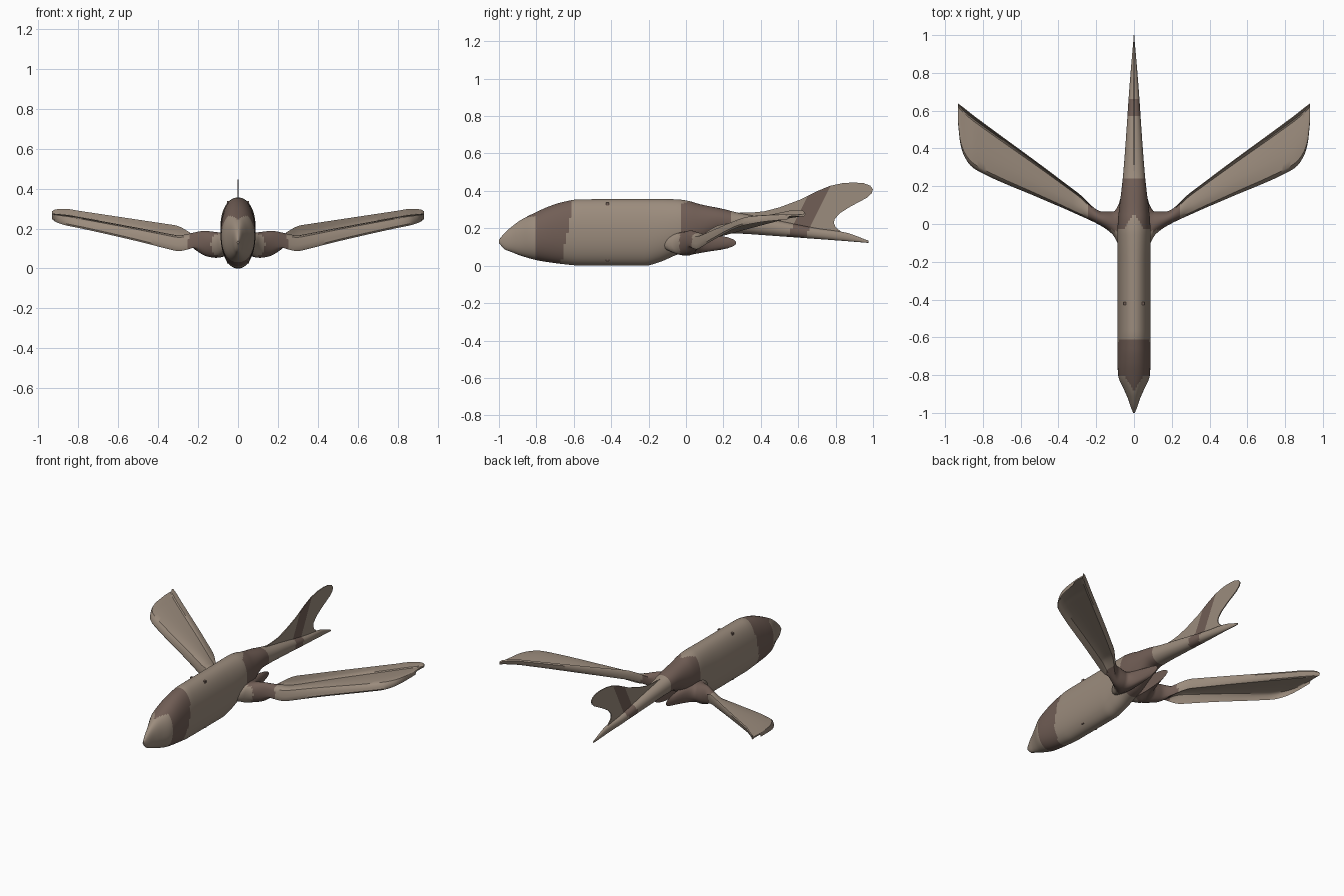
import bpy, bmesh, math

if "Cube" in bpy.data.objects:
    bpy.data.objects.remove(bpy.data.objects["Cube"])


def material(name, rgb):
    m = bpy.data.materials.new(name)
    m.diffuse_color = (*rgb, 1)
    m.use_nodes = True
    m.node_tree.nodes["Principled BSDF"].inputs["Base Color"].default_value = m.diffuse_color
    return m


TAN = material("tan skin", (0.33, 0.262, 0.205))
BROWN = material("brown bands", (0.165, 0.112, 0.092))


def smooth_table(rows, v):
    """Monotone smooth interpolation of table rows, first column is the key."""
    i = 0
    while i < len(rows) - 2 and v > rows[i + 1][0]:
        i += 1
    out = []
    for c in range(1, len(rows[0])):
        def sec(k):
            k = min(max(k, 0), len(rows) - 2)
            return (rows[k + 1][c] - rows[k][c]) / (rows[k + 1][0] - rows[k][0])

        def tan(k):
            a, b = sec(k - 1), sec(k)
            return 0 if a * b <= 0 else 2 * a * b / (a + b)
        h = rows[i + 1][0] - rows[i][0]
        t = (v - rows[i][0]) / h
        out.append((2*t**3 - 3*t**2 + 1) * rows[i][c] + (t**3 - 2*t**2 + t) * h * tan(i)
                   + (3*t**2 - 2*t**3) * rows[i + 1][c] + (t**3 - t**2) * h * tan(i + 1))
    return out


def finish(bm, name, rule, angle=35):
    bmesh.ops.recalc_face_normals(bm, faces=bm.faces)
    for f in bm.faces:
        f.smooth = True
        f.material_index = int(rule(f.calc_center_median()))
    me = bpy.data.meshes.new(name)
    bm.to_mesh(me)
    bm.free()
    me.materials.append(TAN)
    me.materials.append(BROWN)
    me.set_sharp_from_angle(angle=math.radians(angle))
    ob = bpy.data.objects.new(name, me)
    bpy.context.collection.objects.link(ob)
    return ob


def loft(rings):
    bm = bmesh.new()
    vs = [[bm.verts.new(p) for p in r] for r in rings]
    n = len(vs[0])
    for a, b in zip(vs, vs[1:]):
        for i in range(n):
            bm.faces.new((a[i], a[(i + 1) % n], b[(i + 1) % n], b[i]))
    bm.faces.new(vs[0])
    bm.faces.new(vs[-1])
    return bm


# Colour bands
def body_band(c):
    x, y, z = c
    centre = max(0, 1 - abs(x) / 0.05) if z > 0.2 else 0
    if -0.80 - 0.09 * centre < y < -0.67 + 0.06 * min(1, z / 0.3):
        return True
    if -0.03 + 0.09 * centre < y < 0.24:
        return True
    return 0.54 < y - 0.5 * (z - 0.15) < 0.635


# Body: y, half width, bottom, top
BODY = [
    (-1.0, 0.004, 0.122, 0.138), (-0.97, 0.017, 0.088, 0.175), (-0.93, 0.030, 0.072, 0.21),
    (-0.89, 0.047, 0.056, 0.24), (-0.80, 0.084, 0.03, 0.287), (-0.73, 0.0875, 0.018, 0.318),
    (-0.66, 0.088, 0.009, 0.34), (-0.57, 0.088, 0.001, 0.355), (-0.22, 0.088, 0.0, 0.356),
    (-0.14, 0.088, 0.02, 0.356), (-0.05, 0.088, 0.058, 0.355), (0.02, 0.085, 0.08, 0.345),
    (0.07, 0.08, 0.11, 0.33), (0.2, 0.064, 0.174, 0.303), (0.28, 0.056, 0.172, 0.283),
    (0.45, 0.043, 0.161, 0.25), (0.7, 0.026, 0.143, 0.2), (0.85, 0.014, 0.132, 0.178),
    (0.975, 0.003, 0.122, 0.134)]
rings = []
N = 56
for k in range(133):
    y = -1 + 1.975 * k / 132
    w, lo, hi = smooth_table(BODY, y)
    ring = []
    for i in range(N):
        a = 2 * math.pi * i / N
        c, s = math.cos(a), math.sin(a)
        p = 2 / 2.15
        ring.append((w * math.copysign(abs(c) ** p, c), y,
                     (lo + hi) / 2 + (hi - lo) / 2 * math.copysign(abs(s) ** p, s)))
    rings.append(ring)
finish(loft(rings), "body", body_band)

# Tail fin: thin plate cut along the colour band
FIN = [(0.28, 0.24), (0.28, 0.283), (0.36, 0.285), (0.42, 0.291), (0.5, 0.312), (0.61, 0.353),
       (0.7, 0.398), (0.77, 0.427), (0.84, 0.442), (0.9, 0.445), (0.95, 0.441), (0.985, 0.428),
       (1.0, 0.408), (0.992, 0.386), (0.965, 0.362), (0.877, 0.315), (0.825, 0.282),
       (0.795, 0.25), (0.79, 0.228), (0.8, 0.206), (0.825, 0.185), (0.82, 0.16), (0.6, 0.17)]
bm = bmesh.new()
face = bm.faces.new([bm.verts.new((-0.003, y, z)) for y, z in FIN])
ext = bmesh.ops.extrude_face_region(bm, geom=[face], use_keep_orig=True)
bmesh.ops.translate(bm, vec=(0.006, 0, 0),
                    verts=[g for g in ext["geom"] if isinstance(g, bmesh.types.BMVert)])
bmesh.ops.triangulate(bm, faces=bm.faces)
for edge in (0.54, 0.635):
    bmesh.ops.bisect_plane(bm, geom=bm.verts[:] + bm.edges[:] + bm.faces[:],
                           plane_co=(0, edge, 0.15), plane_no=(0, 1, -0.5))
finish(bm, "tail_fin", body_band)

# Wings: x, leading y, trailing y, lowest z, highest z
WING = [
    (0.04, -0.17, 0.27, 0.075, 0.17), (0.088, -0.10, 0.09, 0.055, 0.18),
    (0.11, -0.06, 0.066, 0.053, 0.183), (0.165, -0.016, 0.066, 0.062, 0.19),
    (0.3, 0.053, 0.165, 0.09, 0.21), (0.5, 0.14, 0.315, 0.14, 0.24),
    (0.8, 0.27, 0.535, 0.208, 0.285), (0.86, 0.307, 0.58, 0.22, 0.294),
    (0.9, 0.365, 0.612, 0.232, 0.293), (0.92, 0.43, 0.627, 0.242, 0.29),
    (0.932, 0.54, 0.636, 0.252, 0.282)]
# Blade section: drooped front lip, flat web, raised rear lip (chord, height)
LIP = [(0, 0), (0.015, 0.17), (0.04, 0.36), (0.09, 0.5), (0.2, 0.56), (0.4, 0.59), (0.6, 0.58),
       (0.8, 0.55), (0.91, 0.53), (0.95, 0.6), (0.98, 0.78), (1, 1)]
M = len(LIP)


def wing_ring(x, side):
    yl, yt, lo, hi = smooth_table(WING, x)
    b = min(max((x - 0.15) / 0.17, 0), 1)
    b = b * b * (3 - 2 * b)
    upper, lower = [], []
    for j, (u, v) in enumerate(LIP):
        a = math.pi * (1 - (j + 0.5) / M)
        eu, ev = 0.5 + 0.5 * math.cos(a), 0.5 * math.sin(a)
        for sgn, out in ((1, upper), (-1, lower)):
            t = sgn * 0.0045
            y1 = yl + u * (yt - yl) - t * (0.6 if u < 0.1 or u > 0.9 else 0)
            z1 = lo + v * (hi - lo) + t
            y0 = yl + eu * (yt - yl)
            z0 = lo + (0.5 + sgn * ev) * (hi - lo)
            out.append((side * x, y0 + b * (y1 - y0), z0 + b * (z1 - z0)))
    return upper + lower[::-1]


xs = [0.04 + 0.81 * k / 80 for k in range(81)] + [0.85 + 0.082 * k / 16 for k in range(1, 17)]
for side, label in ((1, "right"), (-1, "left")):
    finish(loft([wing_ring(x, side) for x in xs]), label + "_wing",
           lambda c: abs(c.x) + 0.15 * (c.z - 0.13) < 0.25 and c.y > -0.035)

# Small square plates on the body sides
for side, label in ((1, "right"), (-1, "left")):
    for z, part in ((0.33, "upper"), (0.034, "lower")):
        bm = bmesh.new()
        bmesh.ops.create_cube(bm, size=0.016)
        bmesh.ops.translate(bm, verts=bm.verts, vec=(side * 0.047, -0.42, z))
        finish(bm, f"{label}_{part}_plate", lambda c: True)
